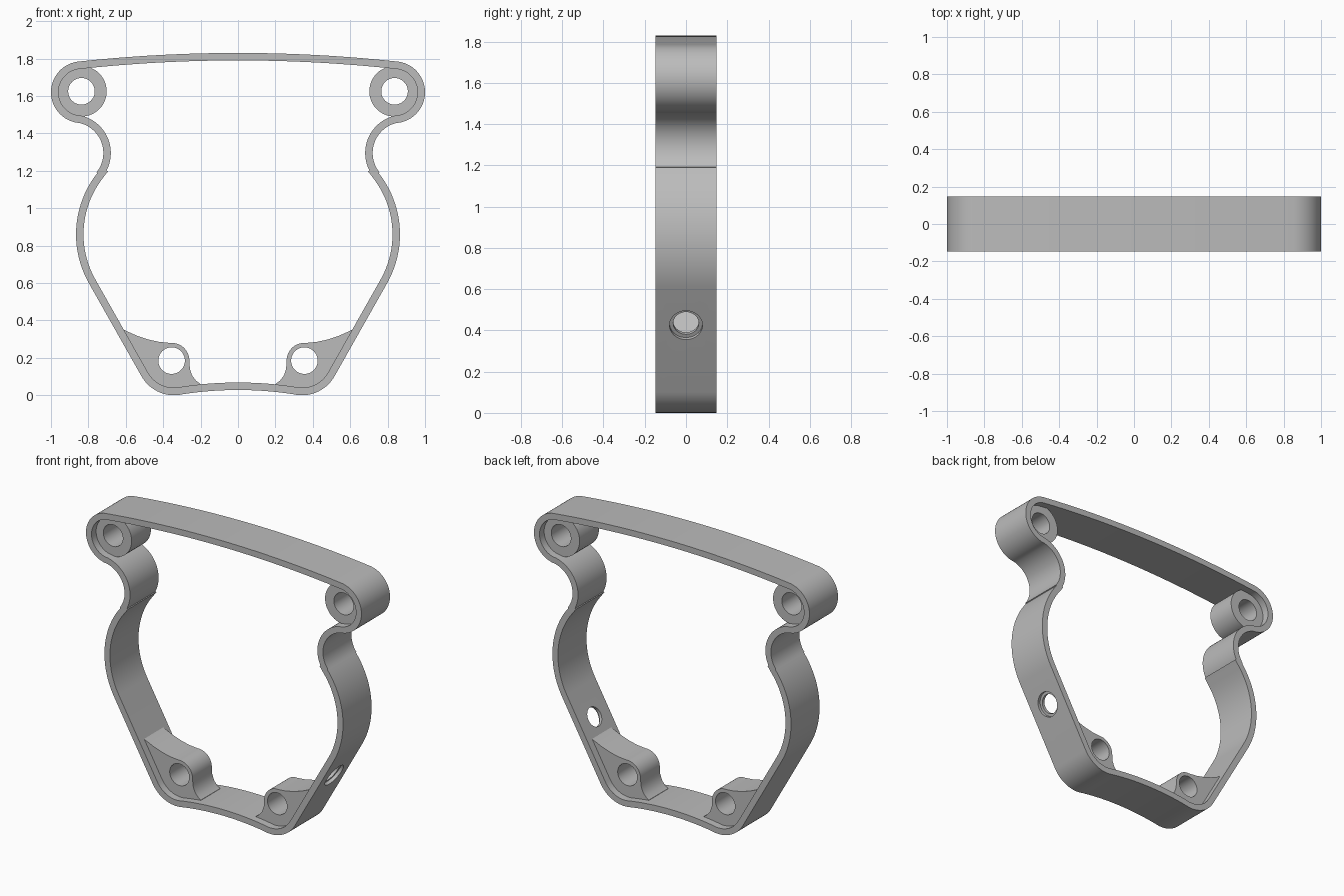
import bpy, bmesh
from math import sin, cos, radians, hypot
from mathutils import Vector

if "Cube" in bpy.data.objects:
    bpy.data.objects.remove(bpy.data.objects["Cube"])

DEPTH = 0.148      # half depth of the rim
BOSS = 0.10        # half depth of the recessed bosses
WALL = 0.04

grey = bpy.data.materials.new("plain grey")
grey.use_nodes = True
colour = (0.5, 0.5, 0.5, 1)
grey.diffuse_color = colour
grey.node_tree.nodes["Principled BSDF"].inputs["Base Color"].default_value = colour


def arc(cx, cz, r, a0, a1, n):
    return [(cx + r * cos(radians(a0 + (a1 - a0) * i / n)),
             cz + r * sin(radians(a0 + (a1 - a0) * i / n))) for i in range(n + 1)]


def bow(x0, x1, mid, sag, n):
    """Shallow curve symmetrical about x = 0."""
    half = max(abs(x0), abs(x1))
    return [(x, mid - sag * (x / half) ** 2)
            for x in (x0 + (x1 - x0) * i / n for i in range(n + 1))]


def clean(pts):
    out = []
    for p in pts:
        if not out or hypot(p[0] - out[-1][0], p[1] - out[-1][1]) > 0.004:
            out.append(p)
    return out


def inset(pts, d):
    """Offset a closed clockwise outline inwards."""
    out = []
    for i, p in enumerate(pts):
        p = Vector(p)
        a = (p - Vector(pts[i - 1])).normalized()
        b = (Vector(pts[(i + 1) % len(pts)]) - p).normalized()
        na, nb = Vector((a.y, -a.x)), Vector((b.y, -b.x))
        out.append(tuple(p + (na + nb) * d / (1 + na.dot(nb))))
    return out


def finish(bm, name):
    bmesh.ops.recalc_face_normals(bm, faces=bm.faces)
    mesh = bpy.data.meshes.new(name)
    bm.to_mesh(mesh)
    bm.free()
    mesh.materials.append(grey)
    ob = bpy.data.objects.new(name, mesh)
    bpy.context.collection.objects.link(ob)
    return ob


def prism(name, pts, half):
    bm = bmesh.new()
    rings = [[bm.verts.new((x, y, z)) for x, z in pts] for y in (-half, half)]
    for ring in rings:
        bm.faces.new(ring)
    for i in range(len(pts)):
        bm.faces.new((rings[0][i - 1], rings[0][i], rings[1][i], rings[1][i - 1]))
    return finish(bm, name)


def cylinder(name, centre, direction, r, length):
    bm = bmesh.new()
    bmesh.ops.create_cone(bm, cap_ends=True, segments=48, radius1=r, radius2=r, depth=length)
    ob = finish(bm, name)
    turn = Vector(direction).to_track_quat('Z', 'Y').to_matrix().to_4x4()
    ob.data.transform(turn)
    ob.location = centre
    return ob


def select(ob):
    bpy.ops.object.select_all(action='DESELECT')
    ob.select_set(True)
    bpy.context.view_layer.objects.active = ob


def cut(ob, cutter):
    cutter.hide_render = True
    bpy.context.view_layer.update()
    mod = ob.modifiers.new("cut", 'BOOLEAN')
    mod.object, mod.operation, mod.solver = cutter, 'DIFFERENCE', 'EXACT'
    select(ob)
    bpy.ops.object.modifier_apply(modifier=mod.name)
    bpy.data.objects.remove(cutter)


def smooth(ob):
    select(ob)
    bpy.ops.object.shade_smooth_by_angle(angle=radians(25))


# Outline of the +x half, from the top centre clockwise to the bottom centre
SLOPE = -29.5
half = clean(bow(0, 0.852, 1.83, 0.046, 16)
             + arc(0.835, 1.62, 0.165, 84, -81, 36)
             + arc(0.885, 1.295, 0.165, 99, 218.4, 28)
             + arc(0.336, 0.86, 0.53, 38.4, SLOPE, 24)
             + arc(0.342, 0.2, 0.2, SLOPE, -97, 16)
             + bow(0.318, 0, 0.028, 0.026, 10))
outline = half + [(-x, z) for x, z in reversed(half[1:-1])]
inner = inset(outline, WALL)

# Rim wall
bm = bmesh.new()
loops = [[bm.verts.new((x, y, z)) for x, z in pts]
         for pts, y in ((outline, -DEPTH), (inner, -DEPTH), (inner, DEPTH), (outline, DEPTH))]
for k in range(4):
    a, b = loops[k], loops[(k + 1) % 4]
    for i in range(len(outline)):
        bm.faces.new((a[i - 1], a[i], b[i], b[i - 1]))
rim = finish(bm, "rim")

# Counterbored hole through the sloping wall on the +x side
normal = Vector((cos(radians(SLOPE)), 0, sin(radians(SLOPE))))
spot = Vector((0.699, 0, 0.425))
cut(rim, cylinder("hole_cutter", spot, normal, 0.062, 0.2))
cut(rim, cylinder("counterbore_cutter", spot + normal * 0.03, normal, 0.08, 0.1))
smooth(rim)

# Lower mounting pad outline, reaching into the middle of the wall
middle = inset(outline, WALL / 2)
wall_side = [p for p in middle if p[0] > 0.19 and p[1] < 0.35]
pad = wall_side + [(0.2, 0.06), (0.225, 0.078), (0.245, 0.105), (0.257, 0.14)]
pad += arc(0.355, 0.185, 0.095, 180, 85, 16)
pad += [(0.42, 0.285), (0.48, 0.298), (0.54, 0.318), (0.60, 0.345), (0.635, 0.365)]

for side, word in ((1, "left"), (-1, "right")):
    lower = prism(f"lower_pad_{word}", [(side * x, z) for x, z in pad], BOSS)
    upper = cylinder(f"upper_boss_{word}", (side * 0.837, 0, 1.625), (0, 1, 0), 0.135, 2 * BOSS)
    for ob, x, z in ((lower, 0.355, 0.185), (upper, 0.837, 1.625)):
        cut(ob, cylinder("bolt_cutter", (side * x, 0, z), (0, 1, 0), 0.071, 1))
        smooth(ob)
